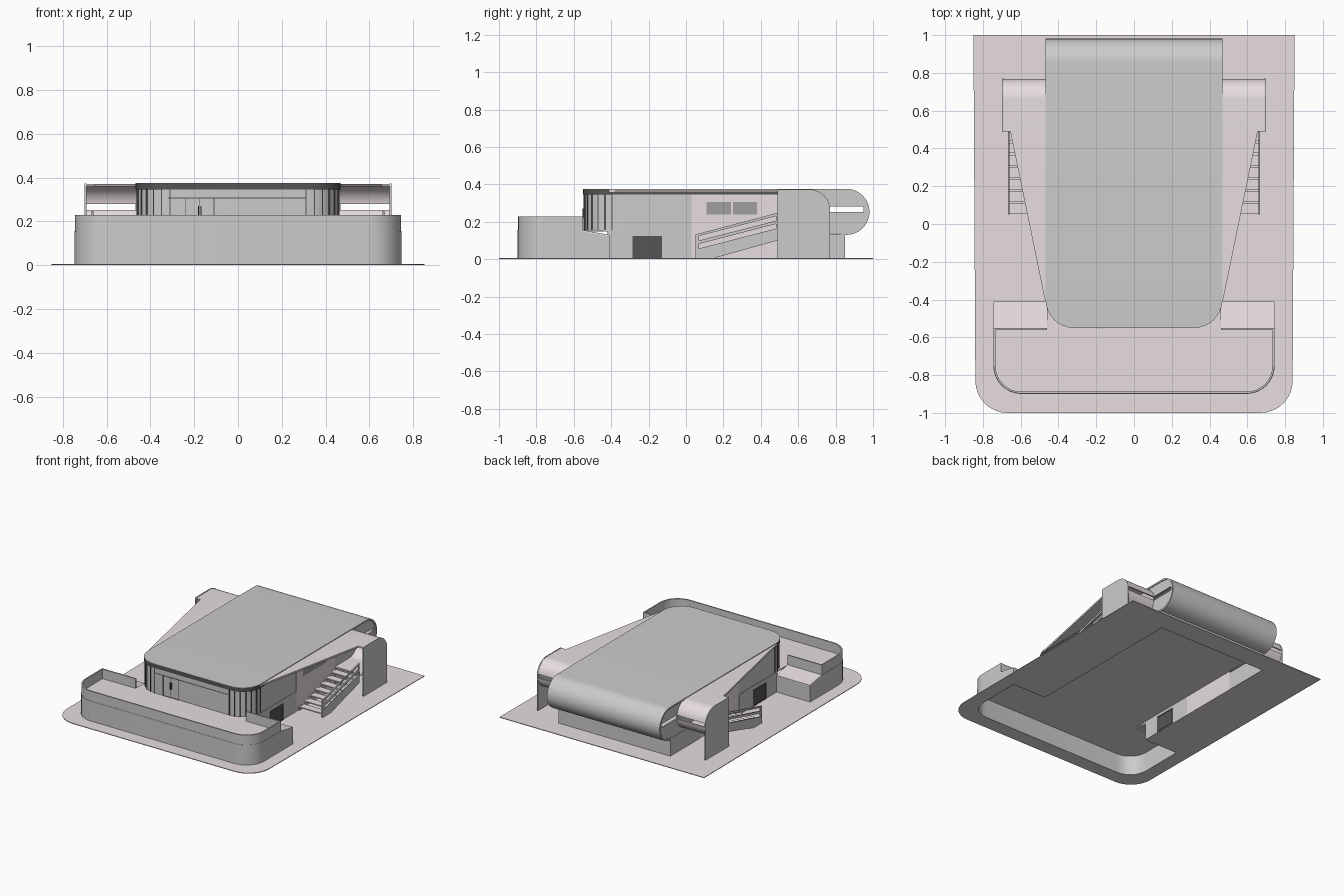
import bpy, bmesh, math

if "Cube" in bpy.data.objects:
    bpy.data.objects.remove(bpy.data.objects["Cube"])


def material(name, r, g, b):
    m = bpy.data.materials.new(name)
    m.diffuse_color = (r, g, b, 1)
    m.use_nodes = True
    m.node_tree.nodes["Principled BSDF"].inputs["Base Color"].default_value = m.diffuse_color
    return m


PINK = material("pale_stone", 0.80, 0.73, 0.74)
DARK = material("dark_metal", 0.09, 0.09, 0.09)
PANE = material("window_grey", 0.35, 0.35, 0.36)
AXES = {"x": lambda u, v, w: (w, u, v),
        "y": lambda u, v, w: (u, w, v),
        "z": lambda u, v, w: (u, v, w)}


def plate(name, loops, axis, w0, w1, mat=None, mirror=False):
    """Solid from a flat outline (further loops are holes) extruded along an axis."""
    bm = bmesh.new()
    edges, sides, n = [], [], 0
    for loop in loops:
        vs = [bm.verts.new((u, v, 0)) for u, v in loop]
        k = len(vs)
        edges += [bm.edges.new((vs[i], vs[(i + 1) % k])) for i in range(k)]
        sides += [(n + i, n + (i + 1) % k) for i in range(k)]
        n += k
    flat = [p for loop in loops for p in loop]
    bm.verts.index_update()
    bmesh.ops.triangle_fill(bm, use_beauty=True, edges=edges, normal=(0, 0, 1))
    tris = [[v.index for v in f.verts] for f in bm.faces]
    bm.free()
    put = AXES[axis]
    verts = [put(u, v, w) for w in (w0, w1) for u, v in flat]
    faces = tris + [[i + n for i in t] for t in tris]
    faces += [(a, b, b + n, a + n) for a, b in sides]
    me = bpy.data.meshes.new(name)
    me.from_pydata(verts, [], faces)
    bm = bmesh.new()
    bm.from_mesh(me)
    bmesh.ops.recalc_face_normals(bm, faces=bm.faces)
    bm.to_mesh(me)
    bm.free()
    ob = bpy.data.objects.new(name, me)
    bpy.context.collection.objects.link(ob)
    if mat:
        me.materials.append(mat)
    bpy.ops.object.select_all(action="DESELECT")
    ob.select_set(True)
    bpy.context.view_layer.objects.active = ob
    bpy.ops.object.shade_smooth_by_angle(angle=math.radians(25))
    if mirror:
        ob.modifiers.new("Mirror", "MIRROR")
    return ob


def rect(u0, u1, v0, v1):
    return [(u0, v0), (u1, v0), (u1, v1), (u0, v1)]


def arc(cu, cv, r, a0, a1, n=16):
    return [(cu + r * math.cos(math.radians(a0 + (a1 - a0) * i / n)),
             cv + r * math.sin(math.radians(a0 + (a1 - a0) * i / n))) for i in range(n + 1)]


def u_path(hw, front, back, r, n=8):
    """Plan outline with two rounded front corners, open at the back."""
    return ([(hw, back)] + arc(hw - r, front + r, r, 0, -90, n)
            + arc(-hw + r, front + r, r, -90, -180, n) + [(-hw, back)])


def u_wall(name, hw, front, back, r, t, z0, z1, mat=None, n=8):
    outer, inner = u_path(hw, front, back, r, n), u_path(hw - t, front + t, back, r - t, n)
    return plate(name, [outer + inner[::-1]], "z", z0, z1, mat)


# Ground sheet with the building footprint left open
foot = [(-0.735, -0.41), (-0.46, -0.41), (-0.46, 0.845), (0.46, 0.845), (0.46, -0.41)]
ground = u_path(0.84, -1.0, -0.8, 0.17)
plate("ground", [[(0.85, 1)] + ground + [(-0.85, 1)],
                 u_path(0.735, -0.89, -0.41, 0.14) + foot[1:]], "z", 0, 0.005, PINK)

# Front terrace: base wall, parapet with returns, floor, sloped side shoulders
u_wall("terrace_base_wall", 0.745, -0.90, -0.55, 0.15, 0.01, 0, 0.155)
u_wall("terrace_parapet", 0.743, -0.898, -0.55, 0.148, 0.01, 0.155, 0.228)
plate("parapet_return", [rect(0.46, 0.743, 0.155, 0.228)], "y", -0.56, -0.55, None, True)
plate("terrace_floor", [u_path(0.737, -0.892, -0.55, 0.142)
                        + [(-0.46, -0.55), (-0.46, 0.845), (0.46, 0.845), (0.46, -0.55)]],
      "z", 0.147, 0.156, PINK)
plate("shoulder_top", [[(-0.55, 0.155), (-0.41, 0.13), (-0.41, 0.122), (-0.55, 0.147)]],
      "x", 0.46, 0.745, PINK, True)
plate("shoulder_side", [[(-0.55, 0), (-0.41, 0), (-0.41, 0.13), (-0.55, 0.155)]],
      "x", 0.735, 0.745, None, True)
plate("shoulder_back", [rect(0.46, 0.745, 0, 0.13)], "y", -0.42, -0.41, None, True)

# Lower storey walls
plate("lower_side_wall_front", [rect(-0.42, 0.03, 0, 0.155)], "x", 0.455, 0.465, None, True)
plate("lower_side_wall_middle", [rect(0.03, 0.49, 0, 0.155)], "x", 0.455, 0.463, PINK, True)
plate("lower_side_wall_back", [rect(0.49, 0.85, 0, 0.135)], "x", 0.455, 0.465, None, True)
plate("lower_back_wall", [rect(-0.465, 0.465, 0, 0.135)], "y", 0.84, 0.85)
plate("garage_frame", [rect(-0.287, -0.128, 0.005, 0.125), rect(-0.278, -0.137, 0.012, 0.116)],
      "x", 0.45, 0.469, DARK, True)
plate("garage_door", [rect(-0.28, -0.135, 0.01, 0.118)], "x", 0.452, 0.4665, DARK, True)

# Upper storey walls with rounded front glazing
u_wall("upper_front_wall", 0.46, -0.545, 0.03, 0.15, 0.01, 0.155, 0.346, None, 6)
plate("upper_side_wall", [rect(0.03, 0.49, 0.155, 0.36),
                          rect(0.11, 0.24, 0.24, 0.305), rect(0.25, 0.38, 0.24, 0.305)],
      "x", 0.452, 0.463, PINK, True)
plate("side_window", [rect(0.105, 0.385, 0.235, 0.31)], "x", 0.452, 0.458, PANE, True)
for i, (x, y) in enumerate(arc(0.31, -0.395, 0.151, 0, -90, 6)):
    plate("corner_mullion_%d" % i, [rect(x - 0.003, x + 0.003, y - 0.003, y + 0.003)],
          "z", 0.156, 0.346, DARK, True)
plate("side_mullion", [rect(-0.433, -0.428, 0.156, 0.346)], "x", 0.455, 0.462, DARK, True)

# Entrance door and its handles
plate("door_frame", [rect(-0.242, -0.108, 0.156, 0.308), rect(-0.239, -0.176, 0.158, 0.305),
                     rect(-0.173, -0.111, 0.158, 0.305)], "y", -0.548, -0.54, DARK)
plate("transom", [rect(-0.32, 0.31, 0.305, 0.308)], "y", -0.547, -0.54, DARK)
for x in (-0.182, -0.170):
    plate("door_handle", [rect(x, x + 0.003, 0.22, 0.27)], "y", -0.554, -0.546, DARK)

# Main roof sheet that curls down at the back
CY, CZ, R, T = 0.858, 0.253, 0.123, 0.012
plate("curled_roof", [[(-0.41, CZ + R)] + arc(CY, CZ, R, 90, -90, 24) + [(0.83, CZ - R),
      (0.83, CZ - R + T)] + arc(CY, CZ, R - T, -90, 90, 24) + [(-0.41, CZ + R - T)]],
      "x", -0.468, 0.468)
plate("roof_edge_band", [rect(-0.41, 0.49, 0.346, 0.364)], "x", 0.45, 0.467, DARK, True)
plate("front_roof_band", [u_path(0.468, -0.55, -0.41, 0.15)], "z", 0.346, 0.373, DARK)
plate("front_roof_cap", [u_path(0.468, -0.55, -0.41, 0.15)], "z", 0.373, 0.376)

# Curl end walls with a see-through slot
plate("curl_end_wall", [[(0.49, CZ + R - T)] + arc(CY, CZ, R - T / 2, 90, -90, 24)
                        + [(0.49, CZ - R + T)], rect(0.76, 0.95, 0.253, 0.282)],
      "x", 0.45, 0.462, None, True)

# Side wings: curled canopy in two halves with a gap, plus outer panel
WY, WZ, WR, WT = 0.66, 0.263, 0.108, 0.01
plate("wing_upper_curl", [[(0.49, WZ + WR)] + arc(WY, WZ, WR, 90, 9)
                          + arc(WY, WZ, WR - WT, 10, 90) + [(0.49, WZ + WR - WT)]],
      "x", 0.46, 0.698, PINK, True)
plate("wing_lower_curl", [[(0.49, WZ - WR)] + arc(WY, WZ, WR, -90, -7)
                          + arc(WY, WZ, WR - WT, -7, -90) + [(0.49, WZ - WR + WT)]],
      "x", 0.46, 0.698, PINK, True)
plate("wing_outer_panel", [[(0.49, 0), (WY + WR, 0)] + arc(WY, WZ, WR + 0.002, 0, 90)
                           + [(0.49, WZ + WR + 0.002)]], "x", 0.692, 0.70, None, True)
plate("triangular_canopy", [[(0.46, -0.41), (0.47, -0.41), (0.655, 0.49), (0.46, 0.49)]],
      "z", 0.358, 0.371, PINK, True)

# Outside stairs: slotted balustrade, inner stringer and treads
stringer = [(0.05, 0), (0.13, 0), (0.49, 0.10)]
plate("stair_balustrade", [stringer + [(0.49, 0.248), (0.05, 0.132)],
      [(0.07, 0.10), (0.48, 0.205), (0.48, 0.23), (0.07, 0.124)],
      [(0.07, 0.057), (0.48, 0.163), (0.48, 0.188), (0.07, 0.082)]],
      "x", 0.66, 0.668, None, True)
plate("inner_stringer", [stringer + [(0.49, 0.15), (0.05, 0.03)]],
      "x", 0.464, 0.472, None, True)
for i in range(7):
    y, z = 0.055 + 0.064 * i, 0.025 + 0.0185 * i
    plate("stair_tread_%d" % i, [rect(y, y + 0.055, z, z + 0.008)],
          "x", 0.468, 0.662, PINK, True)
